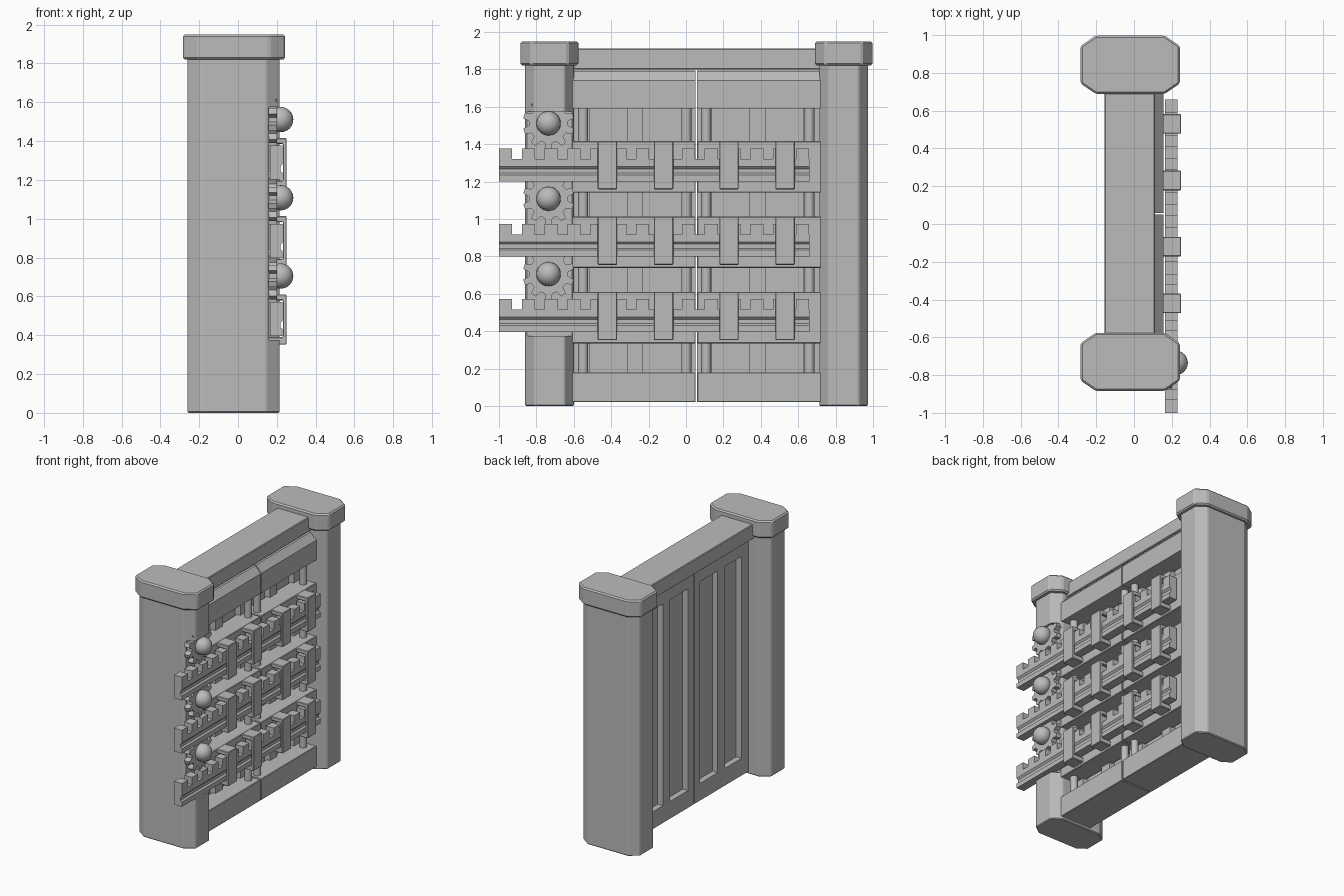
import bpy, bmesh, math
from mathutils import Matrix

cube = bpy.data.objects.get("Cube")
if cube:
    bpy.data.objects.remove(cube, do_unlink=True)

stone = bpy.data.materials.new("plain_grey")
stone.use_nodes = True
GREY = (0.5, 0.5, 0.5, 1)
stone.diffuse_color = GREY
stone.node_tree.nodes["Principled BSDF"].inputs["Base Color"].default_value = GREY


def finish(name, bm, bevel=0):
    bmesh.ops.recalc_face_normals(bm, faces=bm.faces)
    mesh = bpy.data.meshes.new(name)
    bm.to_mesh(mesh)
    bm.free()
    mesh.materials.append(stone)
    ob = bpy.data.objects.new(name, mesh)
    bpy.context.collection.objects.link(ob)
    if bevel:
        mod = ob.modifiers.new("Bevel", "BEVEL")
        mod.width, mod.segments = bevel, 1
    return ob


def prism(name, points, axis, lo, hi, bevel=0):
    """Extrude a 2D outline along an axis; the outline uses the other two axes in order."""
    bm = bmesh.new()
    i = "xyz".index(axis)

    def place(p, d):
        co = list(p)
        co.insert(i, d)
        return bm.verts.new(co)
    a = [place(p, lo) for p in points]
    b = [place(p, hi) for p in points]
    bm.faces.new(a)
    bm.faces.new(b[::-1])
    for k in range(len(a)):
        n = (k + 1) % len(a)
        bm.faces.new((a[k], b[k], b[n], a[n]))
    return finish(name, bm, bevel)


def box(name, x, y, z, bevel=0):
    return prism(name, [(x[0], y[0]), (x[1], y[0]), (x[1], y[1]), (x[0], y[1])],
                 "z", z[0], z[1], bevel)


def octagon(x0, x1, y0, y1, cx, cy):
    return [(x0 + cx, y0), (x1 - cx, y0), (x1, y0 + cy), (x1, y1 - cy),
            (x1 - cx, y1), (x0 + cx, y1), (x0, y1 - cy), (x0, y0 + cy)]


SPLIT = 0.055
STEP = 0.403
ROWS = [0.395 + STEP * k for k in range(3)]

# Posts and caps
for side, y in (("front", -0.73), ("back", 0.843)):
    post = prism(side + "_post", octagon(-0.26, 0.215, y - 0.13, y + 0.13, 0.07, 0.05),
                 "z", 0, 1.83, 0.006)
    prism(side + "_post_cap", octagon(-0.283, 0.243, y - 0.154, y + 0.154, 0.08, 0.055),
          "z", 1.82, 1.95, 0.01)
    if side == "front":
        # Slot that houses the gears and bolts
        slot = box("slot_cutter", (0.16, 0.4), (-1, -0.5), (0.375, 1.575))
        slot.hide_render = True
        slot.hide_viewport = True
        cut = post.modifiers.new("Slot", "BOOLEAN")
        cut.object, cut.solver = slot, "EXACT"

# Top beam
box("top_beam", (-0.155, 0.11), (-0.62, 0.73), (1.8, 1.912), 0.005)

# Two door leaves
for leaf, s in (("front", -1), ("back", 1)):
    def span(a, b):
        return sorted((SPLIT + s * a, SPLIT + s * b))
    box(leaf + "_leaf_panel", (-0.06, -0.015), span(0.004, 0.67), (0.025, 1.79))
    for a, b in ((0.004, 0.07), (0.285, 0.37), (0.57, 0.67)):
        box(leaf + "_leaf_stile", (-0.105, 0.03), span(a, b), (0.02, 1.795))
    for z in ((0.02, 0.15), (1.68, 1.795)):
        box(leaf + "_leaf_end_rail", (-0.105, 0.03), span(0.004, 0.67), z)
    # Front cross rails, the top one with a sloped upper edge
    y = span(0.004, 0.67)
    prism(leaf + "_top_rail", [(0, 1.59), (0.155, 1.59), (0.155, 1.74), (0.11, 1.79), (0, 1.79)],
          "y", y[0], y[1])
    box(leaf + "_bottom_rail", (0, 0.155), y, (0.02, 0.18), 0.004)
    for z in ROWS:
        box(leaf + "_middle_rail", (0, 0.155), y, (z - 0.06, z + 0.215), 0.004)
    # Round bars
    for d in (0.053, 0.605):
        bm = bmesh.new()
        bmesh.ops.create_cone(bm, cap_ends=True, segments=16, radius1=0.027, radius2=0.027, depth=1.6,
                              matrix=Matrix.Translation((0.085, SPLIT + s * d, 0.9)))
        bar = finish(leaf + "_leaf_bar", bm)
        bar.select_set(True)


def gear_outline(cy, cz, teeth=10, root=0.105, tip=0.138):
    pts = []
    for k in range(teeth):
        for offset, r in ((-0.32, root), (-0.17, tip), (0.17, tip), (0.32, root)):
            a = -math.pi / 2 + (k + offset) * math.tau / teeth
            pts.append((cy + r * math.cos(a), cz + r * math.sin(a)))
    return pts


for z in ROWS:
    # Toothed bolt: grooved bar plus evenly spaced teeth
    bar = [(0.165, 0), (0.23, 0), (0.23, 0.035), (0.218, 0.045), (0.218, 0.067),
           (0.23, 0.08), (0.23, 0.12), (0.165, 0.12)]
    prism("bolt_bar", [(x, z + h) for x, h in bar], "y", -1, 0.66)
    for k in range(14):
        y = -1 + k * 0.1222
        box("bolt_tooth", (0.165, 0.23), (y, y + 0.07), (z + 0.119, z + 0.176))
    # Brackets wrapped around the bolt
    hoop = [(0.15, -0.043), (0.25, -0.043), (0.25, 0.215), (0.15, 0.215),
            (0.15, 0.185), (0.231, 0.185), (0.231, -0.005), (0.15, -0.005)]
    for y in (-0.42, -0.12, 0.23, 0.53):
        prism("bolt_bracket", [(x, z + h) for x, h in hoop], "y", y - 0.052, y + 0.052, 0.004)
    # Gear and its domed hub
    cz = z + 0.31
    prism("drive_gear", gear_outline(-0.735, cz), "x", 0.158, 0.2)
    bm = bmesh.new()
    bmesh.ops.create_uvsphere(bm, u_segments=24, v_segments=12, radius=0.065,
                              matrix=Matrix.Translation((0.22, -0.735, cz)))
    finish("gear_hub", bm).select_set(True)

# Smooth shading on round parts
for ob in bpy.context.collection.objects:
    round_part = ob.name.startswith("gear_hub") or "_leaf_bar" in ob.name
    ob.select_set(round_part)
    if round_part:
        bpy.context.view_layer.objects.active = ob
bpy.ops.object.shade_smooth_by_angle()
